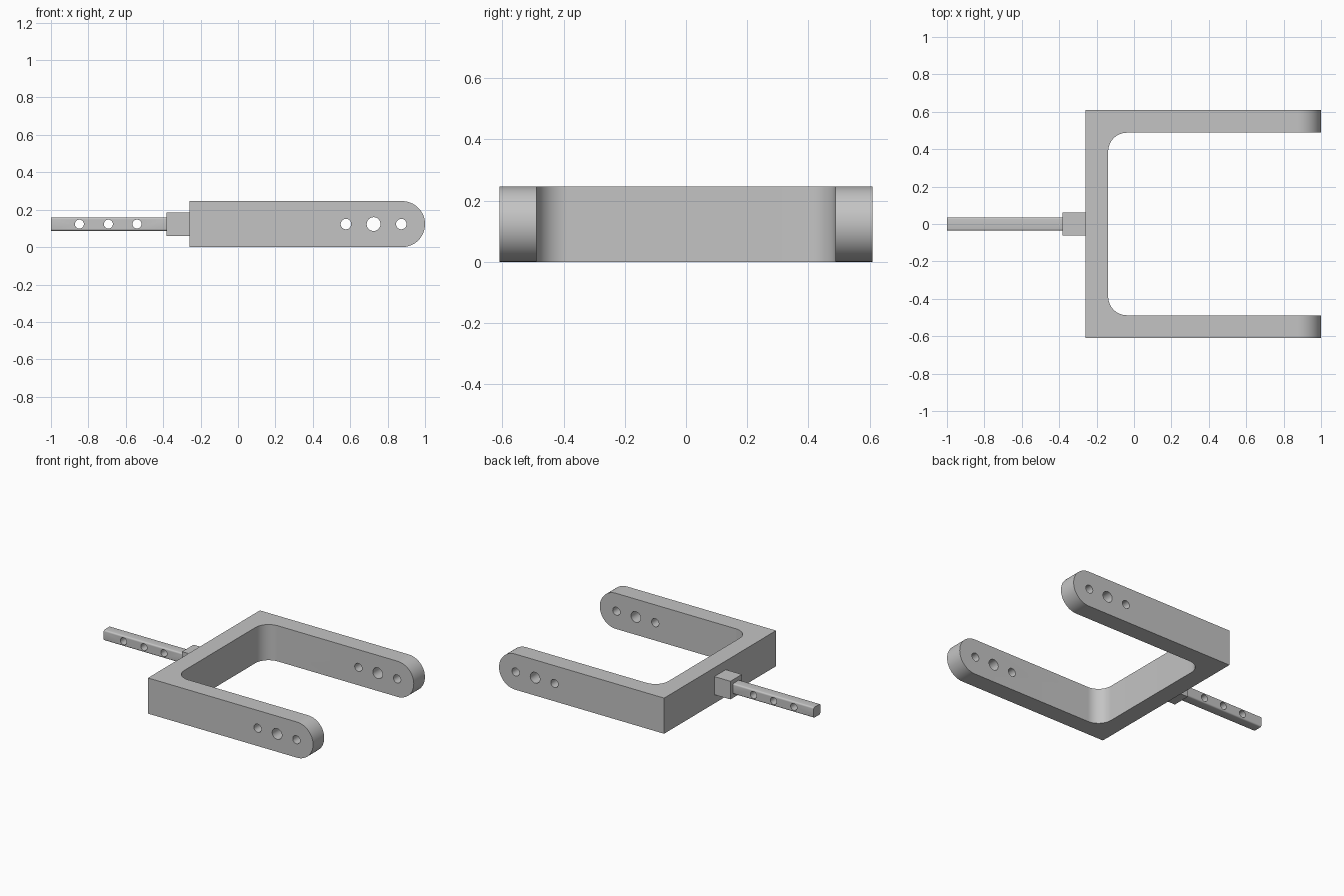
import bpy, bmesh, math
from mathutils import Vector

cube = bpy.data.objects.get("Cube")
if cube:
    bpy.data.objects.remove(cube, do_unlink=True)

steel = bpy.data.materials.new("grey_metal")
steel.use_nodes = True
GREY = (0.55, 0.55, 0.55, 1)
steel.diffuse_color = GREY
steel.node_tree.nodes["Principled BSDF"].inputs["Base Color"].default_value = GREY

HEIGHT = 0.246
MID = HEIGHT / 2
HALF_Y = 0.61
INNER_Y = 0.488


def arc(cx, cy, r, start, end, steps=24):
    """Points on a circular arc, angles in degrees."""
    angles = [math.radians(start + (end - start) * i / steps) for i in range(steps + 1)]
    return [(cx + r * math.cos(a), cy + r * math.sin(a)) for a in angles]


def prism(name, profile, low, high, axis):
    """Extrude a 2D profile along y (profile is x, z) or z (profile is x, y)."""
    bm = bmesh.new()
    if axis == "y":
        points, move = [(a, low, b) for a, b in profile], Vector((0, high - low, 0))
    else:
        points, move = [(a, b, low) for a, b in profile], Vector((0, 0, high - low))
    face = bm.faces.new([bm.verts.new(p) for p in points])
    grown = bmesh.ops.extrude_face_region(bm, geom=[face])["geom"]
    bmesh.ops.translate(bm, vec=move, verts=[v for v in grown if isinstance(v, bmesh.types.BMVert)])
    bmesh.ops.recalc_face_normals(bm, faces=bm.faces)
    mesh = bpy.data.meshes.new(name)
    bm.to_mesh(mesh)
    bm.free()
    mesh.materials.append(steel)
    obj = bpy.data.objects.new(name, mesh)
    bpy.context.collection.objects.link(obj)
    return obj


def box(name, x0, x1, half):
    """Square bar along x, centred on the mid height."""
    square = [(x0, MID - half), (x1, MID - half), (x1, MID + half), (x0, MID + half)]
    return prism(name, square, -half, half, "y")


def activate(obj):
    bpy.ops.object.select_all(action="DESELECT")
    obj.select_set(True)
    bpy.context.view_layer.objects.active = obj


def cut(obj, cutter):
    activate(obj)
    mod = obj.modifiers.new("cut", "BOOLEAN")
    mod.operation = "DIFFERENCE"
    mod.solver = "EXACT"
    mod.object = cutter
    bpy.ops.object.modifier_apply(modifier=mod.name)
    bpy.data.objects.remove(cutter, do_unlink=True)


def drill(obj, x, radius):
    """Round hole straight through along y."""
    circle = arc(x, MID, radius, 0, 360, 32)[:-1]
    cut(obj, prism("hole_cutter", circle, -1, 1, "y"))


# Fork: slab with rounded tips, hollowed by a pocket with filleted corners
side = [(-0.26, 0)] + arc(1 - MID, MID, MID, -90, 90, 32) + [(-0.26, HEIGHT)]
fork = prism("fork", side, -HALF_Y, HALF_Y, "y")
FILLET, WEB = 0.1, -0.138
pocket = [(1.2, -INNER_Y), (1.2, INNER_Y)]
pocket += arc(WEB + FILLET, INNER_Y - FILLET, FILLET, 90, 180, 16)
pocket += arc(WEB + FILLET, FILLET - INNER_Y, FILLET, 180, 270, 16)
cut(fork, prism("pocket_cutter", pocket, -1, 1, "z"))
for x, radius in ((0.577, 0.028), (0.725, 0.037), (0.873, 0.028)):
    drill(fork, x, radius)

# Collar block behind the fork
collar = box("collar", -0.383, -0.26, 0.0625)

# Shank with softened long edges and cross holes
shank = box("shank", -1, -0.383, 0.036)
activate(shank)
bm = bmesh.new()
bm.from_mesh(shank.data)
long_edges = [e for e in bm.edges if abs(e.verts[0].co.x - e.verts[1].co.x) > 0.1]
bmesh.ops.bevel(bm, geom=long_edges, offset=0.01, segments=4, profile=0.5, affect="EDGES")
bm.to_mesh(shank.data)
bm.free()
for x in (-0.848, -0.693, -0.54):
    drill(shank, x, 0.024)

for part in (fork, collar, shank):
    activate(part)
    bpy.ops.object.shade_smooth_by_angle(angle=math.radians(30))
